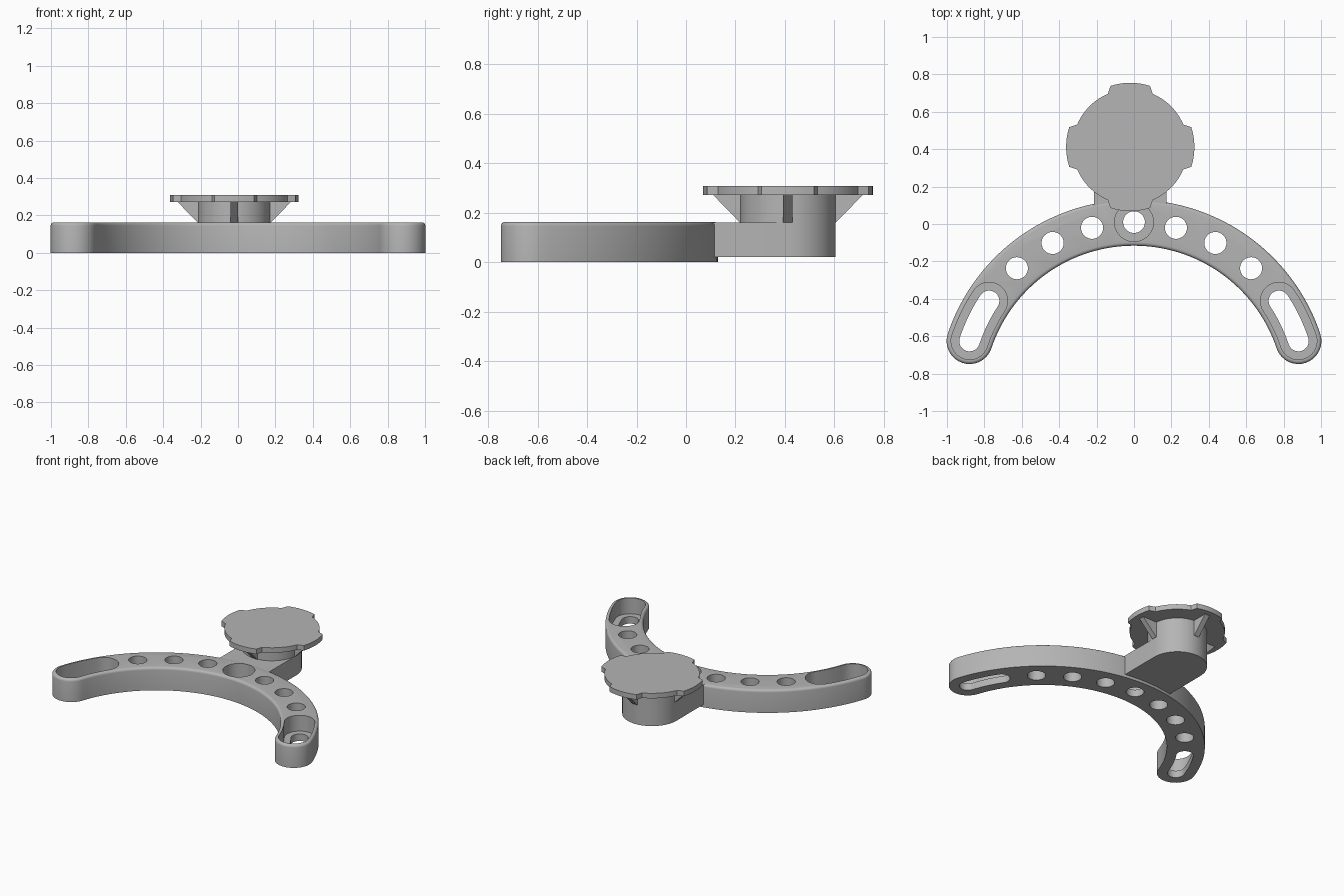
import bpy, bmesh
from math import sin, cos, radians, pi

if "Cube" in bpy.data.objects:
    bpy.data.objects.remove(bpy.data.objects["Cube"], do_unlink=True)

grey = bpy.data.materials.new("plain grey")
grey.use_nodes = True
COLOUR = (0.46, 0.46, 0.46, 1)
grey.diffuse_color = COLOUR
grey.node_tree.nodes["Principled BSDF"].inputs["Base Color"].default_value = COLOUR

ARC_Y, ARC_R = -0.92, 0.927      # centre line of the curved bar
POST_X, POST_Y = -0.02, 0.412    # axis of the post and disc


def sweep(cx, cy, r, a0, a1, n):
    """Points on an arc, angles in degrees."""
    steps = [radians(a0 + (a1 - a0) * i / n) for i in range(n + 1)]
    return [(cx + r * cos(a), cy + r * sin(a)) for a in steps]


def circle(cx, cy, r, n=48):
    return sweep(cx, cy, r, 0, 360, n)[:-1]


def arc_slot(a0, a1, half, n):
    """Curved band with round ends, following the centre line."""
    def end(a, start):
        x, y = sweep(0, ARC_Y, ARC_R, a, a, 1)[0]
        return sweep(x, y, half, start, start + 180, 16)[1:-1]
    return (sweep(0, ARC_Y, ARC_R + half, a0, a1, n) + end(a1, a1)
            + sweep(0, ARC_Y, ARC_R - half, a1, a0, n) + end(a0, a0 + 180))


def prism(name, outline, z0, z1, round_top=0):
    bm = bmesh.new()
    base = bm.faces.new([bm.verts.new((x, y, z0)) for x, y in outline])
    made = bmesh.ops.extrude_face_region(bm, geom=[base])["geom"]
    for v in made:
        if isinstance(v, bmesh.types.BMVert):
            v.co.z = z1
    bmesh.ops.recalc_face_normals(bm, faces=bm.faces)
    if round_top:
        rim = [e for e in bm.edges if all(v.co.z > z1 - 1e-5 for v in e.verts)]
        bmesh.ops.bevel(bm, geom=rim, offset=round_top, segments=4,
                        profile=0.5, affect='EDGES')
    mesh = bpy.data.meshes.new(name)
    bm.to_mesh(mesh)
    bm.free()
    obj = bpy.data.objects.new(name, mesh)
    mesh.materials.append(grey)
    bpy.context.collection.objects.link(obj)
    return obj


def activate(obj):
    bpy.ops.object.select_all(action='DESELECT')
    obj.select_set(True)
    bpy.context.view_layer.objects.active = obj


def cut(obj, cutters):
    activate(obj)
    for c in cutters:
        mod = obj.modifiers.new("cut", 'BOOLEAN')
        mod.operation, mod.solver, mod.object = 'DIFFERENCE', 'EXACT', c
        bpy.ops.object.modifier_apply(modifier=mod.name)


# Curved bar and the arm that carries the post
bar = prism("curved_bar", arc_slot(18.5, 161.5, 0.123, 72), 0, 0.163, 0.018)
arm_half = 0.193
arm_outline = ([(POST_X - arm_half, 0.08), (POST_X + arm_half, 0.08)]
               + sweep(POST_X, POST_Y, arm_half, 0, 180, 32))
arm = prism("support_arm", arm_outline, 0.02, 0.161)

# Holes: a counterbored one in the middle, three plain ones on each side
bore = prism("bore", circle(0, 0.01, 0.058), -0.1, 0.3)
counterbore = prism("counterbore", circle(0, 0.01, 0.104), 0.05, 0.3)
cutters = [bore, counterbore]
for angle in (47.5, 62, 76, 104, 118, 132.5):
    x, y = sweep(0, ARC_Y, ARC_R, angle, angle, 1)[0]
    cutters.append(prism("hole", circle(x, y, 0.059), -0.1, 0.3))

# Stepped slots at both ends
for a0, a1 in ((18.5, 33.3), (146.7, 161.5)):
    cutters.append(prism("slot", arc_slot(a0, a1, 0.055, 12), -0.1, 0.3))
    cutters.append(prism("slot_recess", arc_slot(a0, a1, 0.099, 12), 0.05, 0.3))

cut(bar, cutters)
cut(arm, [bore, counterbore])
for c in cutters:
    bpy.data.objects.remove(c, do_unlink=True)

# Round post and the disc with four shallow tabs
post = prism("post", circle(POST_X, POST_Y, arm_half, 64), 0.1, 0.28)
disc_outline = []
for quarter in range(0, 360, 90):
    disc_outline += sweep(POST_X, POST_Y, 0.343, quarter - 18, quarter + 18, 8)
    disc_outline += sweep(POST_X, POST_Y, 0.308, quarter + 23, quarter + 67, 12)
disc = prism("tabbed_disc", disc_outline, 0.272, 0.308)
parts = [bar, arm, post, disc]

# Triangular ribs between the post and the disc
for i in range(4):
    rib = prism("disc_rib_%d" % (i + 1),
                [(0.18, 0.161), (0.195, 0.161), (0.305, 0.274), (0.18, 0.274)],
                -0.019, 0.019)
    rib.rotation_euler = (pi / 2, 0, i * pi / 2)
    rib.location = (POST_X, POST_Y, 0)
    parts.append(rib)

for p in parts:
    activate(p)
    bpy.ops.object.shade_smooth_by_angle(angle=radians(30))
